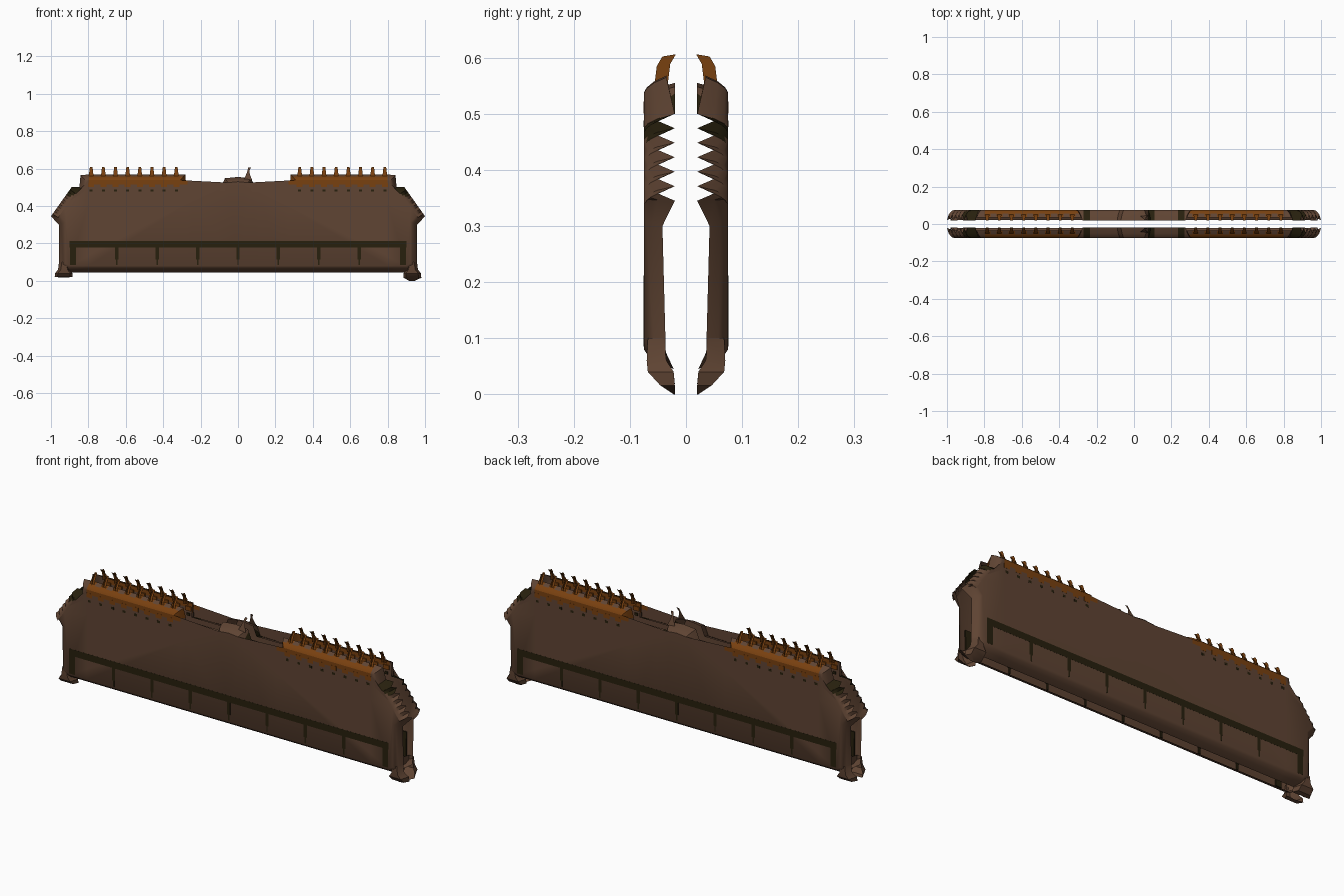
import bpy, bmesh, math
from mathutils import Vector

if "Cube" in bpy.data.objects:
    bpy.data.objects.remove(bpy.data.objects["Cube"])


def mat(name, rgb):
    m = bpy.data.materials.new(name)
    m.diffuse_color = (*rgb, 1)
    m.use_nodes = True
    m.node_tree.nodes["Principled BSDF"].inputs["Base Color"].default_value = m.diffuse_color
    return m


BROWN = mat("brown", (0.115, 0.058, 0.033))
DARK = mat("dark_olive", (0.020, 0.014, 0.004))
ORANGE = mat("burnt_orange", (0.19, 0.052, 0.005))
MATS = [BROWN, DARK, ORANGE]
COMB_X = [0.33 + 0.065 * i for i in range(8)]


def finish(name, bm, default=0, smooth=False):
    """Make the object, then repeat it on the back shell by mirroring across y."""
    me = bpy.data.meshes.new(name)
    bm.to_mesh(me)
    bm.free()
    ob = bpy.data.objects.new(name, me)
    bpy.context.collection.objects.link(ob)
    for m in MATS:
        me.materials.append(m)
    if default:
        for p in me.polygons:
            p.material_index = default
    if smooth:
        bpy.context.view_layer.objects.active = ob
        ob.select_set(True)
        bpy.ops.object.shade_smooth_by_angle(angle=math.radians(35))
        ob.select_set(False)
    mod = ob.modifiers.new("back_copy", 'MIRROR')
    mod.use_axis = (False, True, False)
    mod.use_mirror_merge = False
    return ob


def plates(name, rects, default, y=-0.0755, thick=0.006):
    """Thin painted plates given as x0, x1, z0, z1."""
    bm = bmesh.new()
    for x0, x1, z0, z1 in rects:
        r = bmesh.ops.create_cube(bm, size=1)
        for v in r["verts"]:
            v.co = ((x0 + x1) / 2 + v.co.x * (x1 - x0), y + thick / 2 + v.co.y * thick,
                    (z0 + z1) / 2 + v.co.z * (z1 - z0))
    return finish(name, bm, default)


def grid(bm, rows):
    """Skin neighbouring rows of points."""
    vs = [[bm.verts.new(p) for p in r] for r in rows]
    for a, b in zip(vs, vs[1:]):
        for i in range(len(a) - 1):
            bm.faces.new((a[i], a[i + 1], b[i + 1], b[i]))


# Half outline of the panel: x, z, rim depth, width of the rolled edge
half = [(0, .045, .022, .035), (.91, .045, .022, .035), (.958, .075, .036, .035),
        (.958, .30, .042, .035)]
for i in range(13):                      # toothed shoulder
    t = i / 12
    half.append((1.0 - .11 * t, .345 + .155 * t, .02 if i % 2 == 0 else .05, .035))
half += [(.848, .50, .02, .025), (.842, .565, .035, .03)]
for i in range(16):                      # comb top, one point per half tooth
    half.append((.80 - .0325 * i, .568, .035, .03))
half += [(.282, .568, .035, .03), (.276, .50, .02, .03), (.09, .50, .02, .025),
         (.07, .548, .02, .025), (0, .555, .02, .025)]
outline = half + [(-x, z, d, w) for x, z, d, w in reversed(half[1:-1])]


def inset(f):
    """Move the outline inward by a fraction of each point's edge width."""
    out, n = [], len(outline)
    for i in range(n):
        p0, p, p1 = (Vector(outline[j % n][:2]) for j in (i - 1, i, i + 1))
        a, b = (p - p0).normalized(), (p1 - p).normalized()
        na, nb = Vector((-a.y, a.x)), Vector((-b.y, b.x))
        m = (na + nb) / max(1 + na.dot(nb), 0.6)
        out.append(p + m * outline[i][3] * f)
    return out


# Main panel: rolled edge rings and a flat face
bm = bmesh.new()
rings = []
for f, k in ((0, 0), (.35, .55), (.7, .87), (1, 1)):
    rings.append([bm.verts.new((p.x, -(o[2] + (.075 - o[2]) * k), p.y))
                  for p, o in zip(inset(f), outline)])
n = len(outline)
for a, b in zip(rings, rings[1:]):
    for i in range(n):
        j = (i + 1) % n
        bm.faces.new((a[i], a[j], b[j], b[i]))
face = bm.faces.new(rings[-1])
bmesh.ops.triangulate(bm, faces=[face])
cuts = [((0, 0, .515), (0, 0, 1))]
cuts += [((x, 0, 0), (1, 0, 0)) for x in (-.8, -.27, -.235, .075, .11, .235, .27, .8)]
for co, no in cuts:
    bmesh.ops.bisect_plane(bm, geom=bm.verts[:] + bm.edges[:] + bm.faces[:],
                           plane_co=co, plane_no=no, dist=1e-5)
for f in bm.faces:
    c = f.calc_center_median()
    ax = abs(c.x)
    if c.z > .515 and .27 < ax < .805:
        gap = c.z > .553 and int((.80 - ax) / .0325) % 2 == 1
        f.material_index = 0 if gap else 2
    elif c.y > -.0745 and c.z > .47 and (.235 < ax < .27 or .075 < c.x < .11):
        f.material_index = 1
    elif c.y > -.0745 and .455 < c.z < .50 and .85 < ax < .92:
        f.material_index = 1
finish("panel", bm, smooth=True)

# Dark rail with end posts and short drips
rail = [(-.9, .9, .178, .212)]
rail += [(s * .882 - .016, s * .882 + .016, .085, .18) for s in (-1, 1)]
rail += [(.216 * i - .009, .216 * i + .009, .115, .18) for i in range(-3, 4)]
rail += [(.216 * i - .004, .216 * i + .004, .085, .115) for i in range(-3, 4)]
plates("rail", rail, 1)

# Small studs and the lower tabs of the combs
sx = [s * x for s in (-1, 1) for x in COMB_X]
plates("studs", [(x - .008, x + .008, .476, .488) for x in sx], 1)
plates("comb_tabs", [(x - .016, x + .016, .50, .522) for x in sx], 2)

# Curved teeth rising from the combs
bm = bmesh.new()
for x in sx:
    path = [(-.056, .54, .014), (-.046, .575, .011), (-.034, .592, .009), (-.02, .608, .007)]
    grid(bm, [[(x - w, y, z), (x + w, y, z)] for y, z, w in path])
    path = [(-.045, .545), (-.04, .585), (-.03, .602)]
    grid(bm, [[(x, y - .012, z), (x, y + .012, z + .004)] for y, z in path])
finish("comb_teeth", bm, 2)

# Crest flake on the middle hump
bm = bmesh.new()
grid(bm, [[(x0, y, z), (x1, y, z)] for x0, x1, y, z in
          ((.03, .075, -.045, .54), (.042, .065, -.036, .565),
           (.05, .06, -.03, .585), (.055, .07, -.022, .606))])
finish("crest_flake", bm)

# Flared feet at both lower corners
bm = bmesh.new()
for s, drop in ((-1, .018), (1, 0)):
    rows = []
    for z, x0, x1, y, rim in ((0, .915, .945, -.022, -.02), (.016, .885, .98, -.046, -.02),
                              (.04, .885, .978, -.068, -.022), (.06, .90, .962, -.07, -.035),
                              (.10, .905, .957, -.068, -.04)):
        pts = [(x0, rim), (x0 + .012, y), (x1 - .015, y), (x1, rim)]
        if s < 0:
            pts = [(-x, d) for x, d in reversed(pts)]
        rows.append([(x, d, max(z, drop + z * .1)) for x, d in pts])
    grid(bm, rows)
finish("feet", bm, smooth=True)
